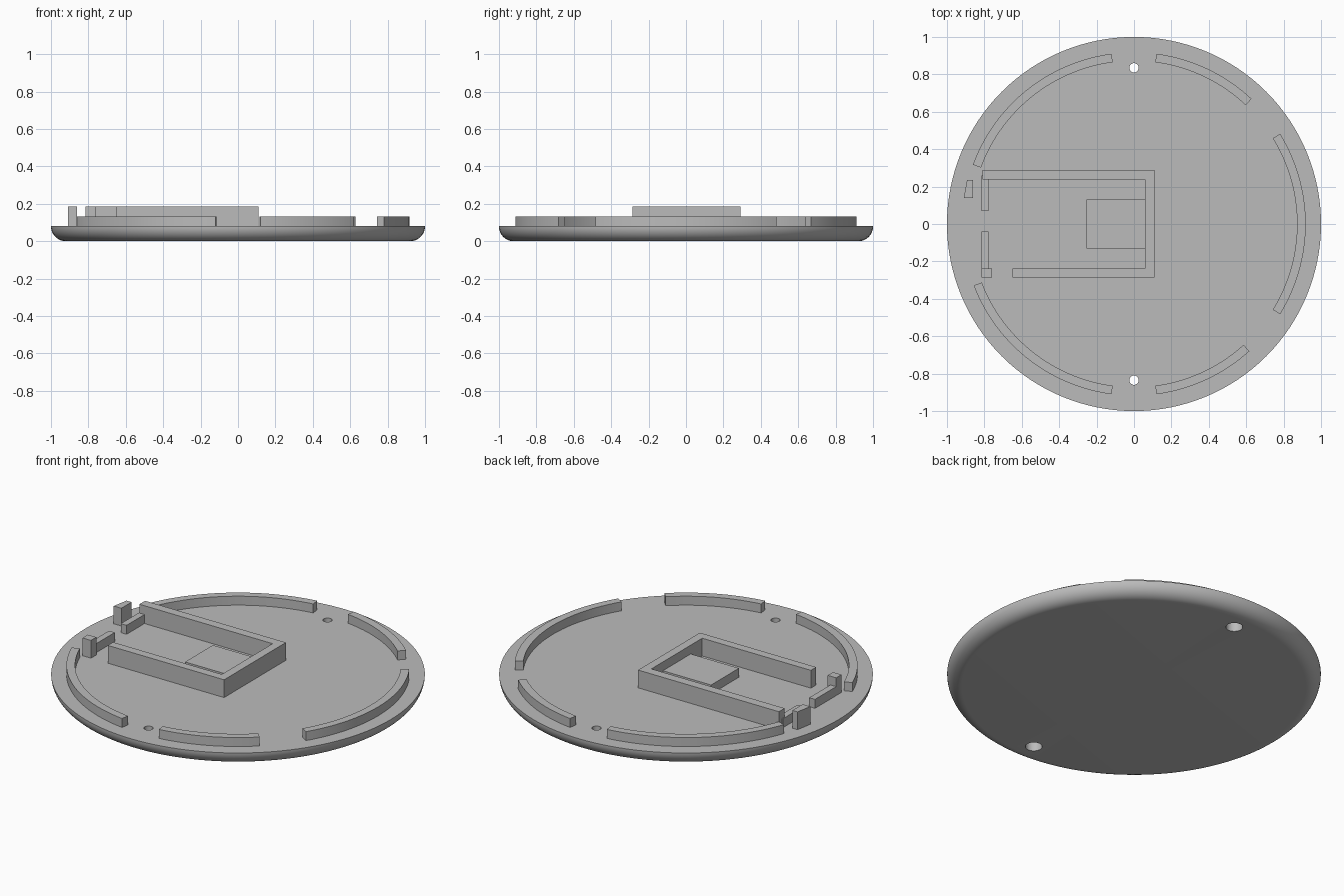
import bpy
import bmesh
from math import sin, cos, pi, radians, ceil

if "Cube" in bpy.data.objects:
    bpy.data.objects.remove(bpy.data.objects["Cube"], do_unlink=True)

FLOOR = 0.08      # top of the base disc
LOW = 0.133       # top of the low ribs
HIGH = 0.185      # top of the tall walls
SINK = 0.01       # overlap into the base

grey = bpy.data.materials.new("plain grey")
grey.use_nodes = True
colour = (0.5, 0.5, 0.5, 1)
grey.diffuse_color = colour
grey.node_tree.nodes["Principled BSDF"].inputs["Base Color"].default_value = colour


def finish(name, bm, smooth=False):
    bmesh.ops.recalc_face_normals(bm, faces=bm.faces)
    mesh = bpy.data.meshes.new(name)
    bm.to_mesh(mesh)
    bm.free()
    mesh.materials.append(grey)
    obj = bpy.data.objects.new(name, mesh)
    bpy.context.collection.objects.link(obj)
    if smooth:
        shade(obj)
    return obj


def shade(obj):
    bpy.ops.object.select_all(action="DESELECT")
    obj.select_set(True)
    bpy.context.view_layer.objects.active = obj
    bpy.ops.object.shade_smooth_by_angle(angle=radians(30))


def prism(name, outline, top, smooth=False):
    """Extrude a flat outline from just inside the base up to a height."""
    bm = bmesh.new()
    face = bm.faces.new([bm.verts.new((x, y, FLOOR - SINK)) for x, y in outline])
    moved = bmesh.ops.extrude_face_region(bm, geom=[face])["geom"]
    for v in moved:
        if isinstance(v, bmesh.types.BMVert):
            v.co.z = top
    return finish(name, bm, smooth)


def block(name, x0, x1, y0, y1, top):
    return prism(name, [(x0, y0), (x1, y0), (x1, y1), (x0, y1)], top)


def arc_rib(name, start, end, inner=0.872, outer=0.918):
    steps = ceil((end - start) / 2)
    angles = [radians(start + (end - start) * i / steps) for i in range(steps + 1)]
    outline = [(outer * cos(a), outer * sin(a)) for a in angles]
    outline += [(inner * cos(a), inner * sin(a)) for a in reversed(angles)]
    return prism(name, outline, LOW, smooth=True)


# Base disc: rounded lower edge, turned around the z axis
profile = [(0, 0)]
for i in range(13):
    a = i / 12 * pi / 2
    profile.append((0.92 + 0.08 * sin(a), FLOOR * (1 - cos(a))))
profile.append((0, FLOOR))
bm = bmesh.new()
points = [bm.verts.new((r, 0, z)) for r, z in profile]
edges = [bm.edges.new(pair) for pair in zip(points, points[1:])]
bmesh.ops.spin(bm, geom=points + edges, cent=(0, 0, 0), axis=(0, 0, 1),
               angle=2 * pi, steps=128)
bmesh.ops.remove_doubles(bm, verts=bm.verts, dist=0.0001)
base = finish("base_disc", bm)

# Two screw holes, wider on the underside
for side, y in (("front", -0.835), ("back", 0.835)):
    for part, radius, z_top in (("bore", 0.025, 0.2), ("recess", 0.045, 0.05)):
        bpy.ops.mesh.primitive_cylinder_add(
            vertices=32, radius=radius, depth=z_top + 0.1,
            location=(0, y, (z_top - 0.1) / 2))
        cutter = bpy.context.object
        cutter.name = f"{side}_{part}_cutter"
        cutter.hide_render = True
        cut = base.modifiers.new(cutter.name, "BOOLEAN")
        cut.operation = "DIFFERENCE"
        cut.solver = "EXACT"
        cut.object = cutter
        bpy.context.view_layer.objects.active = base
        bpy.ops.object.modifier_apply(modifier=cut.name)
        bpy.data.objects.remove(cutter, do_unlink=True)
shade(base)

# Curved locating ribs around the rim
arc_rib("left_rib", -31.7, 31.7)
arc_rib("back_left_rib", 46.8, 82.5)
arc_rib("back_right_rib", 97.5, 159.8)
arc_rib("front_right_rib", 201, 262.5)
arc_rib("front_left_rib", 277.5, 312.2)

# Open tray: two arms joined by an end wall
prism("tray_wall", [(-0.81, 0.29), (-0.81, 0.237), (0.06, 0.237), (0.06, -0.237),
                    (-0.65, -0.237), (-0.65, -0.287), (0.11, -0.287), (0.11, 0.29)], HIGH)
block("tray_platform", -0.255, 0.07, -0.13, 0.13, LOW)

# Low stops and posts at the open end of the tray
block("back_stop", -0.815, -0.777, 0.07, 0.26, LOW)
block("front_stop", -0.815, -0.777, -0.27, -0.04, LOW)
block("front_post", -0.815, -0.76, -0.287, -0.237, HIGH)
prism("back_post", [(-0.91, 0.14), (-0.86, 0.14), (-0.86, 0.235), (-0.893, 0.235)], HIGH)
